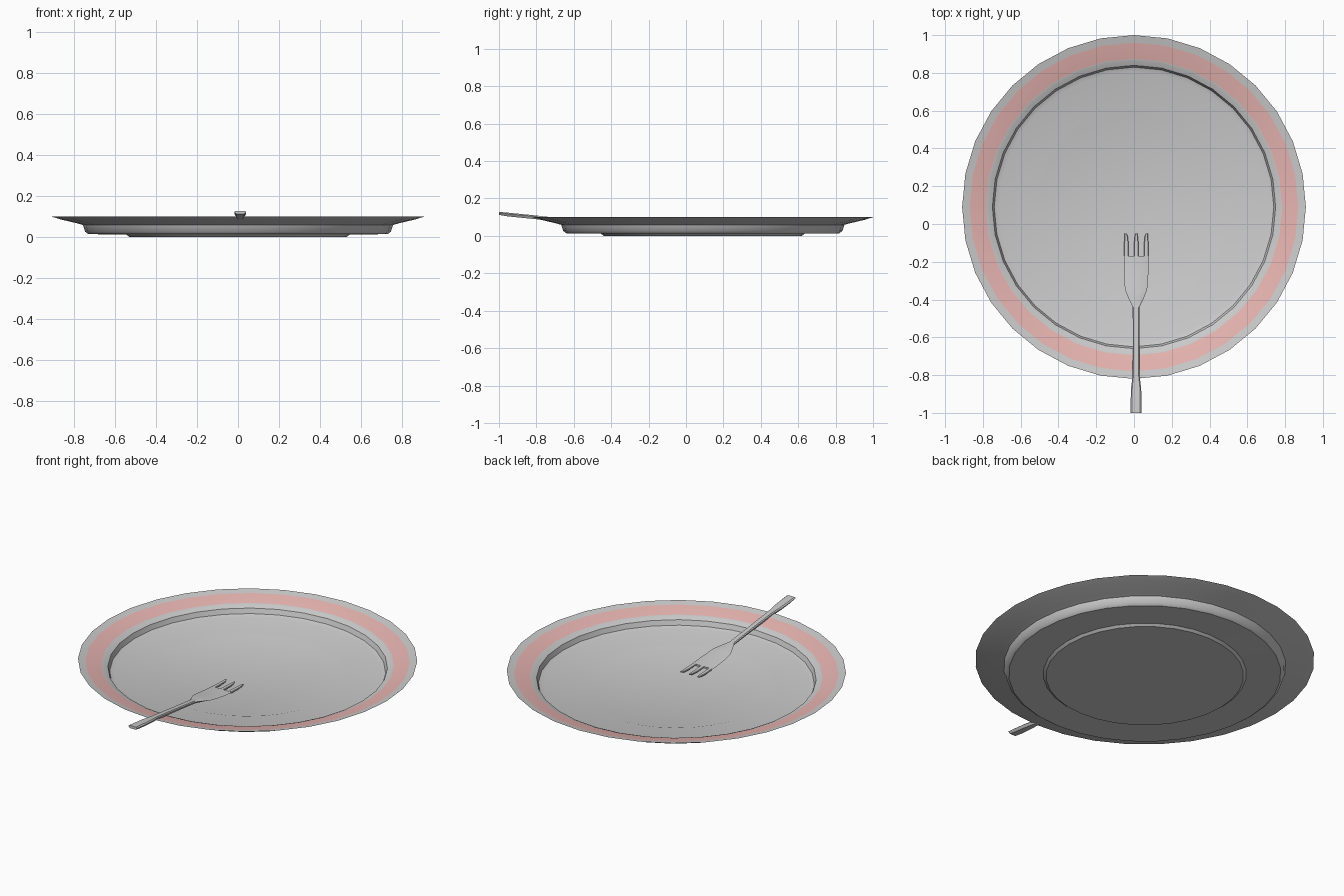
import bpy, bmesh, math

if "Cube" in bpy.data.objects:
    bpy.data.objects.remove(bpy.data.objects["Cube"])

SIDES = 32
PLATE_Y = 0.09


def make_object(name, bm, angle):
    bmesh.ops.recalc_face_normals(bm, faces=bm.faces)
    mesh = bpy.data.meshes.new(name)
    bm.to_mesh(mesh)
    bm.free()
    ob = bpy.data.objects.new(name, mesh)
    bpy.context.collection.objects.link(ob)
    bpy.ops.object.select_all(action='DESELECT')
    ob.select_set(True)
    bpy.context.view_layer.objects.active = ob
    bpy.ops.object.shade_smooth_by_angle(angle=math.radians(angle))
    return ob


# Plate: closed profile (radius, height) from top centre over the rim to bottom centre
top = [(0.50, 0.007), (0.54, 0.019), (0.715, 0.021), (0.74, 0.03), (0.75, 0.058),
       (0.775, 0.069), (0.785, 0.072), (0.87, 0.091), (0.91, 0.10)]
bottom = [(0.87, 0.087), (0.785, 0.067), (0.757, 0.059), (0.746, 0.026),
          (0.73, 0.014), (0.545, 0.012), (0.53, 0.0)]
profile = top + bottom
band_segment = 6

bm = bmesh.new()
rings = []
for r, z in profile:
    rings.append([bm.verts.new((r * math.sin(math.tau * i / SIDES),
                                PLATE_Y + r * math.cos(math.tau * i / SIDES), z))
                  for i in range(SIDES)])
for k in range(len(rings) - 1):
    a, b = rings[k], rings[k + 1]
    for i in range(SIDES):
        j = (i + 1) % SIDES
        f = bm.faces.new((a[i], a[j], b[j], b[i]))
        # coloured band on the upper side of the rim
        f.material_index = 1 if k == band_segment else 0
bm.faces.new(rings[0])
bm.faces.new(rings[-1])
plate = make_object("plate", bm, 35)
grey = bpy.data.materials.new("plain_grey")
red = bpy.data.materials.new("red_band")
red.diffuse_color = (0.8, 0.46, 0.44, 1)
red.use_nodes = True
red.node_tree.nodes["Principled BSDF"].inputs["Base Color"].default_value = red.diffuse_color
plate.data.materials.append(grey)
plate.data.materials.append(red)


# Fork: lofts of a tapered section, stations are (y, centre x, half width, top z, thickness)
def loft(bm, stations):
    prev = None
    for y, cx, w, z, t in stations:
        b = w * 0.65
        ring = [bm.verts.new((cx + x, y, z + dz)) for x, dz in
                ((-w, -t * 0.3), (-w * 0.75, 0), (w * 0.75, 0),
                 (w, -t * 0.3), (b, -t), (-b, -t))]
        if prev:
            for i in range(6):
                j = (i + 1) % 6
                bm.faces.new((prev[i], prev[j], ring[j], ring[i]))
        else:
            bm.faces.new(ring)
        prev = ring
    bm.faces.new(prev)


CX = 0.011
bm = bmesh.new()
# handle, neck
loft(bm, [(-1.0, CX, 0.029, 0.128, 0.016), (-0.95, CX, 0.029, 0.124, 0.02),
          (-0.87, CX, 0.027, 0.116, 0.02), (-0.80, CX, 0.018, 0.109, 0.02),
          (-0.60, CX, 0.017, 0.086, 0.018), (-0.44, CX, 0.018, 0.067, 0.016)])
make_object("fork_handle", bm, 25)

# head
bm = bmesh.new()
loft(bm, [(-0.44, CX, 0.018, 0.067, 0.016), (-0.39, CX, 0.042, 0.059, 0.012),
          (-0.35, CX, 0.058, 0.052, 0.011), (-0.30, CX, 0.063, 0.044, 0.011),
          (-0.22, CX + 0.001, 0.066, 0.035, 0.01), (-0.17, CX + 0.001, 0.066, 0.031, 0.01)])
make_object("fork_head", bm, 25)

# three tines
for n, side in enumerate((-1, 0, 1)):
    bm = bmesh.new()
    x = CX + 0.001 + side * 0.053
    loft(bm, [(-0.17, x, 0.0125, 0.031, 0.01), (-0.11, x, 0.012, 0.028, 0.01),
              (-0.07, x, 0.009, 0.028, 0.009), (-0.05, x + side * 0.003, 0.005, 0.029, 0.006)])
    make_object(f"fork_tine_{n + 1}", bm, 25)
